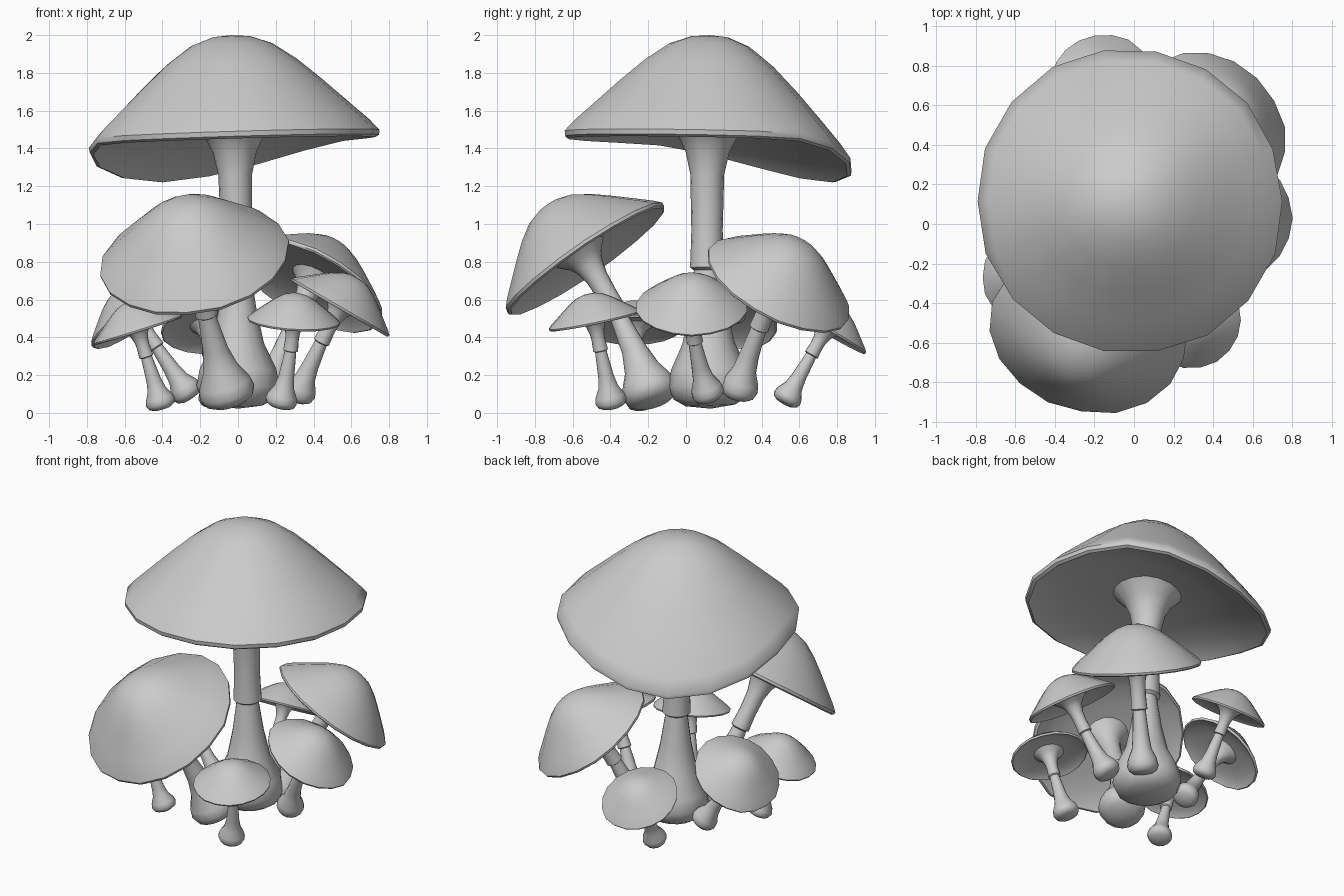
import bpy, bmesh, math, random
from mathutils import Vector

if "Cube" in bpy.data.objects:
    bpy.data.objects.remove(bpy.data.objects["Cube"])

random.seed(4)

# Cap cross-section (radius, height), both relative; underside is a fraction of the radius
CAP_TOP = [(0.13, 0.985), (0.28, 0.91), (0.45, 0.745), (0.62, 0.535), (0.8, 0.3), (0.93, 0.13), (1.0, 0.02)]
CAP_UNDER = [(0.995, -0.02), (0.97, -0.035), (0.92, -0.005), (0.75, 0.05), (0.5, 0.08), (0.2, 0.09)]
DROOP_DIR = Vector((-0.5, 0.87, 0))


def frame(axis):
    """Two directions perpendicular to the axis."""
    u = Vector((0, 1, 0)).cross(axis).normalized()
    return u, axis.cross(u)


def loft(name, rings, start, end):
    """Skin a list of point rings and close both ends with a centre point."""
    bm = bmesh.new()
    vs = [[bm.verts.new(p) for p in ring] for ring in rings]
    n = len(vs[0])
    for a, b in zip(vs, vs[1:]):
        for i in range(n):
            j = (i + 1) % n
            bm.faces.new((a[i], a[j], b[j], b[i]))
    for ring, p in ((vs[0], start), (vs[-1], end)):
        c = bm.verts.new(p)
        for i in range(n):
            bm.faces.new((c, ring[i], ring[(i + 1) % n]))
    bmesh.ops.recalc_face_normals(bm, faces=bm.faces)
    me = bpy.data.meshes.new(name)
    bm.to_mesh(me)
    bm.free()
    ob = bpy.data.objects.new(name, me)
    bpy.context.collection.objects.link(ob)
    bpy.context.view_layer.objects.active = ob
    ob.select_set(True)
    bpy.ops.object.shade_smooth_by_angle(angle=math.radians(50))
    ob.select_set(False)


def ring_at(c, axis, radii):
    u, v = frame(axis)
    n = len(radii)
    return [c + r * (u * math.cos(i * math.tau / n) + v * math.sin(i * math.tau / n))
            for i, r in enumerate(radii)]


def make_cap(name, centre, n, radius, height, droop, sides=18):
    wobble = [1 + random.uniform(-0.012, 0.012) for _ in range(sides)]
    prof = [(r * radius, h * height) for r, h in CAP_TOP]
    prof += [(r * radius, h * radius) for r, h in CAP_UNDER]
    rings = [ring_at(centre + n * h, n, [r * w for w in wobble]) for r, h in prof]
    # Sagging side of the rim
    for ring in rings:
        for p in ring:
            side = max(0.0, (p - centre).dot(DROOP_DIR) / radius)
            p.z -= droop * side * side
    loft(name, rings, centre + n * height, centre + n * radius * 0.09)


def make_stem(name, base, centre, n, radius, bulb, ring, lift, sides=16):
    top = centre + n * lift
    ctrl = top - n * (top - base).length * 0.5
    # Bulb, tapered foot, skirt step at the ring, thin neck, flare into the cap
    prof = [(0.0, bulb * 0.6), (0.025, bulb * 0.88), (0.07, bulb), (0.13, bulb * 0.92),
            (0.22, bulb * 0.63), (0.34, bulb * 0.2 + radius * 0.68), (ring - 0.02, radius * 0.85),
            (ring - 0.01, radius * 1.1), (ring + 0.03, radius * 1.06), (ring + 0.12, radius),
            (0.82, radius * 1.08), (0.9, radius * 1.4), (0.95, radius * 1.85), (1.0, radius * 2.7)]
    rings = []
    for t, r in prof:
        p = base * (1 - t) ** 2 + ctrl * 2 * t * (1 - t) + top * t * t
        d = ((ctrl - base) * (1 - t) + (top - ctrl) * t).normalized()
        rings.append(ring_at(p, d, [r] * sides))
    first = (ctrl - base).normalized()
    loft(name, rings, base - first * bulb * 0.08, top)


# name, stem base, cap rim centre, cap axis, cap radius, cap height, stem radius, bulb radius, ring position, droop
MUSHROOMS = [
    ("main", (0.0, 0.13, 0.04), (-0.02, 0.115, 1.465), (-0.03, 0.02, 1), 0.775, 0.535, 0.083, 0.22, 0.5, 0.2),
    ("front_left_large", (-0.04, -0.17, 0.05), (-0.23, -0.535, 0.815), (-0.15, -0.56, 0.81), 0.505, 0.35, 0.055, 0.15, 0.58, 0),
    ("back_right_large", (0.15, 0.27, 0.08), (0.39, 0.49, 0.68), (0.43, 0.42, 0.8), 0.415, 0.27, 0.048, 0.1, 0.58, 0),
    ("right", (0.31, 0.13, 0.07), (0.54, 0.03, 0.56), (0.5, 0.0, 0.86), 0.297, 0.18, 0.04, 0.088, 0.6, 0),
    ("front_right_small", (0.22, -0.39, 0.03), (0.295, -0.485, 0.49), (0.06, -0.2, 0.97), 0.247, 0.145, 0.036, 0.085, 0.64, 0),
    ("back_small", (-0.13, 0.52, 0.05), (-0.16, 0.74, 0.44), (-0.05, 0.5, 0.86), 0.25, 0.145, 0.035, 0.078, 0.64, 0),
    ("front_left_small", (-0.40, -0.23, 0.025), (-0.53, -0.27, 0.44), (-0.3, -0.02, 0.95), 0.245, 0.155, 0.035, 0.08, 0.64, 0),
    ("back_left", (-0.25, 0.19, 0.08), (-0.54, 0.21, 0.51), (-0.55, 0.22, 0.8), 0.285, 0.17, 0.038, 0.085, 0.6, 0),
]

for name, base, centre, axis, rad, h, sr, bulb, ring, droop in MUSHROOMS:
    c, n = Vector(centre), Vector(axis).normalized()
    make_cap(name + "_cap", c, n, rad, h, droop)
    make_stem(name + "_stem", Vector(base), c, n, sr, bulb, ring, rad * 0.085)
